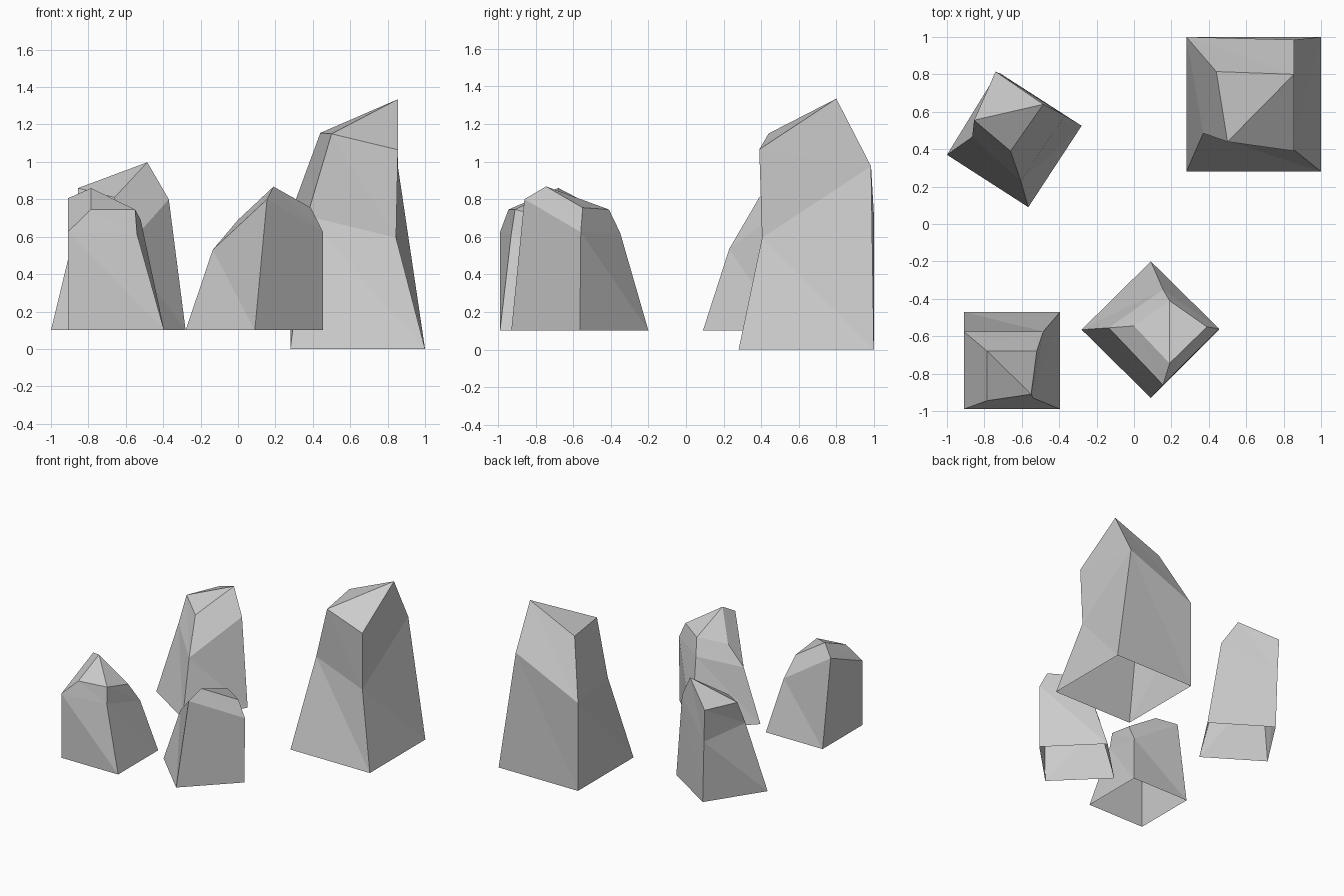
import bpy, bmesh


def rock(name, base, mid, top, base_z):
    """Low-poly rock from three four-point rings listed counter-clockwise, open underneath."""
    bm = bmesh.new()
    rings = [[bm.verts.new((x, y, base_z)) for x, y in base],
             [bm.verts.new(p) for p in mid],
             [bm.verts.new(p) for p in top]]
    # faceted side walls
    for lo, hi in zip(rings, rings[1:]):
        for i in range(4):
            j = (i + 1) % 4
            bm.faces.new((lo[i], lo[j], hi[i]))
            bm.faces.new((lo[j], hi[j], hi[i]))
    # cap folded along its higher diagonal
    t = rings[2]
    if t[0].co.z + t[2].co.z < t[1].co.z + t[3].co.z:
        t = t[1:] + t[:1]
    bm.faces.new((t[0], t[1], t[2]))
    bm.faces.new((t[0], t[2], t[3]))
    mesh = bpy.data.meshes.new(name)
    bm.to_mesh(mesh)
    bm.free()
    obj = bpy.data.objects.new(name, mesh)
    bpy.context.collection.objects.link(obj)
    return obj


# tall rock at the back right
rock("tall_rock",
     [(.28, .28), (1, .28), (1, 1), (.28, 1)],
     [(.37, .485, .71), (.845, .405, .595), (.855, .985, .975), (.28, 1, .72)],
     [(.5, .44, 1.15), (.855, .39, 1.065), (.855, .8, 1.335), (.44, .815, 1.155)], 0)

# diamond-turned rock at the front centre
rock("diamond_rock",
     [(-.28, -.565), (.09, -.93), (.455, -.565), (.09, -.2)],
     [(-.135, -.555, .53), (.155, -.86, .8), (.455, -.56, .625), (.155, -.35, .62)],
     [(0, -.545, .69), (.19, -.745, .868), (.39, -.55, .755), (.19, -.41, .745)], .1)

# small rock at the front left
rock("small_rock",
     [(-.91, -.99), (-.395, -.99), (-.395, -.47), (-.91, -.47)],
     [(-.91, -.99, .625), (-.54, -.93, .615), (-.485, -.575, .525), (-.91, -.575, .805)],
     [(-.787, -.945, .745), (-.55, -.91, .745), (-.52, -.68, .69), (-.785, -.68, .86)], .1)

# leaning rock at the back left
rock("leaning_rock",
     [(-1, .37), (-.565, .09), (-.28, .525), (-.715, .805)],
     [(-.865, .465, .66), (-.605, .23, .535), (-.37, .58, .8), (-.73, .81, .6)],
     [(-.855, .555, .86), (-.66, .39, .81), (-.485, .64, .998), (-.74, .815, .863)], .1)
